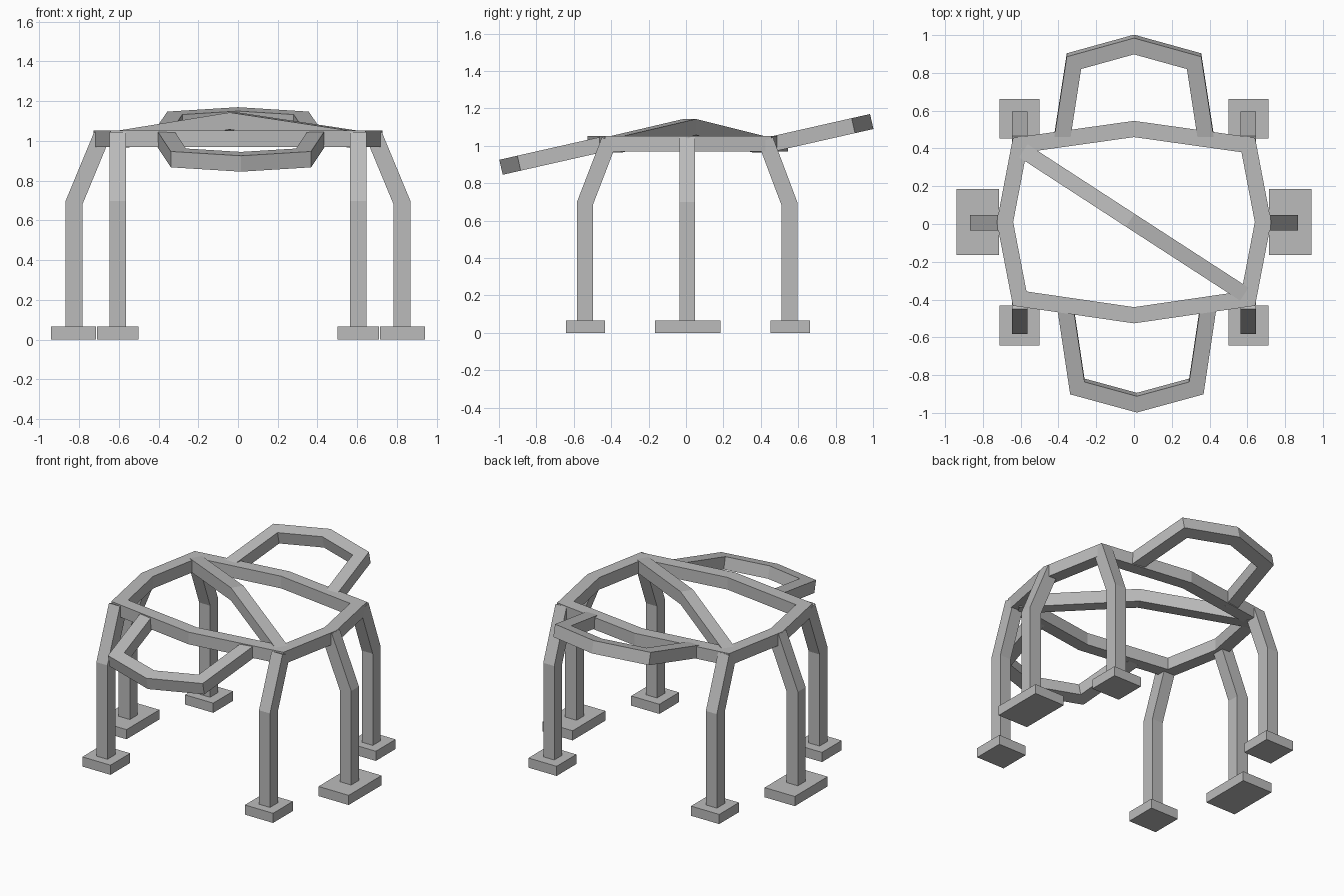
import bpy, bmesh
from mathutils import Vector

if "Cube" in bpy.data.objects:
    bpy.data.objects.remove(bpy.data.objects["Cube"])

grey = bpy.data.materials.new("plain_grey")
grey.use_nodes = True
colour = (0.5, 0.5, 0.5, 1)
grey.diffuse_color = colour
grey.node_tree.nodes["Principled BSDF"].inputs["Base Color"].default_value = colour


def finish(name, bm):
    bmesh.ops.recalc_face_normals(bm, faces=bm.faces)
    mesh = bpy.data.meshes.new(name)
    bm.to_mesh(mesh)
    bm.free()
    mesh.materials.append(grey)
    obj = bpy.data.objects.new(name, mesh)
    bpy.context.collection.objects.link(obj)


def bar(name, path, normal, width=0.085, depth=0.082, closed=False):
    """Sweep a rectangle along a path lying in the plane of the normal, with mitred corners."""
    pts = [Vector(p) for p in path]
    n = Vector(normal).normalized()
    count = len(pts)
    bm = bmesh.new()
    rings = []
    for i, p in enumerate(pts):
        sides = []
        if closed or i > 0:
            sides.append(n.cross(p - pts[i - 1]).normalized())
        if closed or i < count - 1:
            sides.append(n.cross(pts[(i + 1) % count] - p).normalized())
        a, b = sides[0], sides[-1]
        across = (a + b) / (1 + a.dot(b)) * width / 2
        up = n * depth / 2
        rings.append([bm.verts.new(p + v) for v in
                      (across + up, across - up, -across - up, -across + up)])
    for i in range(count if closed else count - 1):
        r, s = rings[i], rings[(i + 1) % count]
        for k in range(4):
            j = (k + 1) % 4
            bm.faces.new((r[k], r[j], s[j], s[k]))
    if not closed:
        bm.faces.new(rings[0])
        bm.faces.new(rings[-1])
    finish(name, bm)


def foot(name, x, y, width, length, height=0.065):
    bm = bmesh.new()
    bmesh.ops.create_cube(bm, size=1)
    for v in bm.verts:
        v.co = Vector((v.co.x * width + x, v.co.y * length + y, (v.co.z + 0.5) * height))
    finish(name, bm)


# Eight-sided top frame
top = 1.01
bar("top_frame", [(0, 0.503, top), (0.605, 0.418, top), (0.683, 0.01, top),
                  (0.605, -0.395, top), (0, -0.483, top), (-0.605, -0.395, top),
                  (-0.683, 0.01, top), (-0.605, 0.418, top)], (0, 0, 1), closed=True)

# Raised diagonal brace
start, end = Vector((-0.605, 0.4, 1.005)), Vector((0.605, -0.385, 1.005))
middle = Vector((-0.02, 0.02, 1.1))
bar("diagonal_brace", [start, middle, end], (end - start).cross((0, 0, 1)))

# Legs and feet
for side, s in (("right", -1), ("left", 1)):
    bar(side + "_middle_leg", [(s * 0.825, 0.007, 0.04), (s * 0.825, 0.007, 0.69),
                               (s * 0.684, 0.007, 1.03)], (0, 1, 0))
    foot(side + "_middle_foot", s * 0.828, 0.01, 0.225, 0.35)
    for end_name, low, high, foot_y in (("front", -0.541, -0.41, -0.537),
                                        ("back", 0.553, 0.425, 0.557)):
        x = s * 0.606
        bar(f"{side}_{end_name}_leg", [(x, low, 0.04), (x, low, 0.69), (x, high, 1.03)],
            (1, 0, 0))
        foot(f"{side}_{end_name}_foot", x, foot_y, 0.21, 0.21)

# Tilted loops: front slopes down, back slopes up
slope = 0.226
for name, shift, plan in (
        ("front_loop", 0.015, ((0.378, -0.44), (0.315, -0.86), (0, -0.946))),
        ("back_loop", 0, ((0.38, 0.46), (0.318, 0.862), (0, 0.95)))):
    root = plan[0][1]
    half = [(x, y, 1.009 + slope * (y - root)) for x, y in plan]
    path = half + [(-x, y, z) for x, y, z in half[-2::-1]]
    bar(name, [(x + shift, y, z) for x, y, z in path], (0, -slope, 1))
